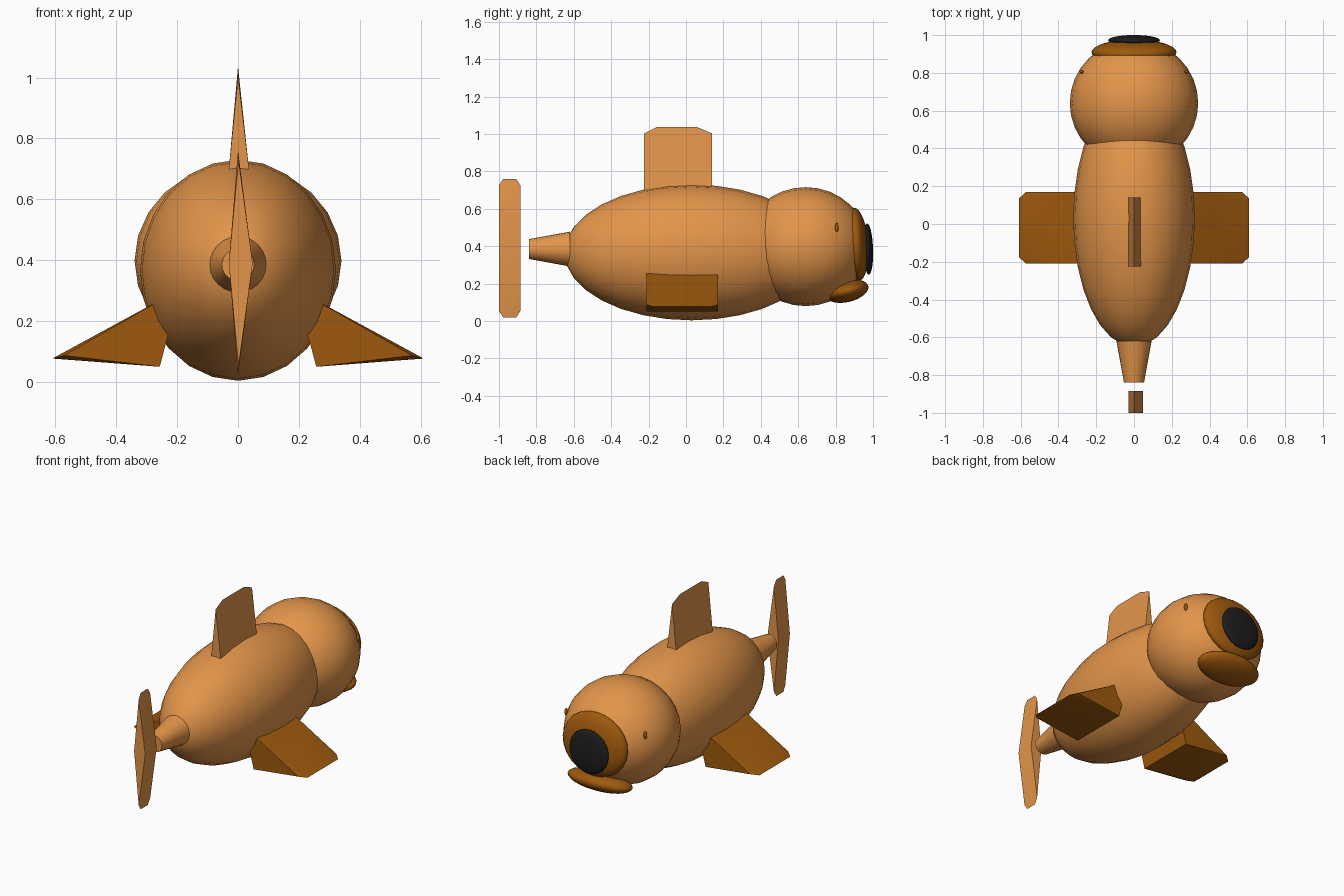
import bpy, bmesh, math
from mathutils import Matrix, Vector

if "Cube" in bpy.data.objects:
    bpy.data.objects.remove(bpy.data.objects["Cube"])


def material(name, rgb):
    m = bpy.data.materials.new(name)
    m.diffuse_color = (*rgb, 1)
    m.use_nodes = True
    m.node_tree.nodes["Principled BSDF"].inputs["Base Color"].default_value = m.diffuse_color
    return m


ORANGE = material("light orange", (0.77, 0.30, 0.068))
BROWN = material("dark orange brown", (0.34, 0.10, 0.004))
BLACK = material("near black", (0.012, 0.012, 0.012))


def finish(name, bm, mat, angle=180):
    bmesh.ops.recalc_face_normals(bm, faces=bm.faces)
    me = bpy.data.meshes.new(name)
    bm.to_mesh(me)
    bm.free()
    me.materials.append(mat)
    ob = bpy.data.objects.new(name, me)
    bpy.context.collection.objects.link(ob)
    bpy.ops.object.select_all(action='DESELECT')
    ob.select_set(True)
    bpy.context.view_layer.objects.active = ob
    bpy.ops.object.shade_smooth_by_angle(angle=math.radians(angle))
    return ob


def ellipsoid(name, centre, radii, mat, tilt=0, seg=24, rings=16):
    """Ball with its poles along y, tilted about x."""
    bm = bmesh.new()
    bmesh.ops.create_uvsphere(bm, u_segments=seg, v_segments=rings, radius=1)
    m = (Matrix.Translation(centre) @ Matrix.Rotation(math.radians(tilt), 4, 'X')
         @ Matrix.Diagonal((*radii, 1)) @ Matrix.Rotation(math.pi / 2, 4, 'X'))
    bmesh.ops.transform(bm, matrix=m, verts=bm.verts)
    return finish(name, bm, mat)


def hull(name, points, mat):
    bm = bmesh.new()
    for p in points:
        bm.verts.new(p)
    bmesh.ops.convex_hull(bm, input=bm.verts[:])
    return finish(name, bm, mat, 30)


def fin(name, base_a, base_b, tip, y0, y1, chamfer, mat):
    """Wedge: base edge a-b in the xz plane tapering to a thin tip with cut corners."""
    a, b, t = Vector(base_a), Vector(base_b), Vector(tip)
    shoulder = t + ((a + b) / 2 - t) * 0.1
    pts = [(p.x, y, p.y) for p in (a, b, shoulder) for y in (y0, y1)]
    pts += [(t.x, y0 + chamfer[0], t.y), (t.x, y1 - chamfer[1], t.y)]
    return hull(name, pts, mat)


# body and head
ellipsoid("body", (0, 0.03, 0.367), (0.322, 0.68, 0.363), ORANGE)
ellipsoid("head", (0, 0.64, 0.398), (0.34, 0.335, 0.318), ORANGE)

# muzzle, nose and lower lip
ellipsoid("muzzle", (0, 0.91, 0.41), (0.225, 0.065, 0.197), BROWN, tilt=4)
ellipsoid("nose", (0, 0.973, 0.385), (0.137, 0.027, 0.137), BLACK, tilt=2)
ellipsoid("lower_lip", (0, 0.862, 0.16), (0.215, 0.116, 0.058), BROWN, tilt=14)

# eyes
for side, label in ((-1, "left"), (1, "right")):
    ellipsoid("eye_" + label, (side * 0.278, 0.806, 0.50), (0.011, 0.010, 0.025),
              BROWN, seg=12, rings=8)

# tail stem
bm = bmesh.new()
bmesh.ops.create_cone(bm, cap_ends=True, segments=24, radius1=0.093, radius2=0.053, depth=0.22)
bmesh.ops.transform(bm, matrix=Matrix.Translation((0, -0.73, 0.385))
                    @ Matrix.Rotation(math.pi / 2, 4, 'X'), verts=bm.verts)
finish("tail_stem", bm, ORANGE, 40)

# upper fin
fin("upper_fin", (-0.03, 0.70), (0.036, 0.70), (0, 1.037), -0.225, 0.14, (0.07, 0.08), ORANGE)

# side fins
for side, label in ((-1, "left"), (1, "right")):
    fin("side_fin_" + label, (side * 0.257, 0.05), (side * 0.19, 0.305), (side * 0.61, 0.077),
        -0.21, 0.17, (0.035, 0.035), BROWN)

# tail fin, two wedges meeting at the middle
pts = [(x, y, 0.39) for x in (-0.03, 0.048) for y in (-1.0, -0.885)]
for s in (-1, 1):
    pts += [(0.002, y, 0.39 + s * 0.335) for y in (-1.0, -0.885)]
    pts += [(0.0, y, 0.39 + s * 0.37) for y in (-0.978, -0.907)]
hull("tail_fin", pts, ORANGE)
